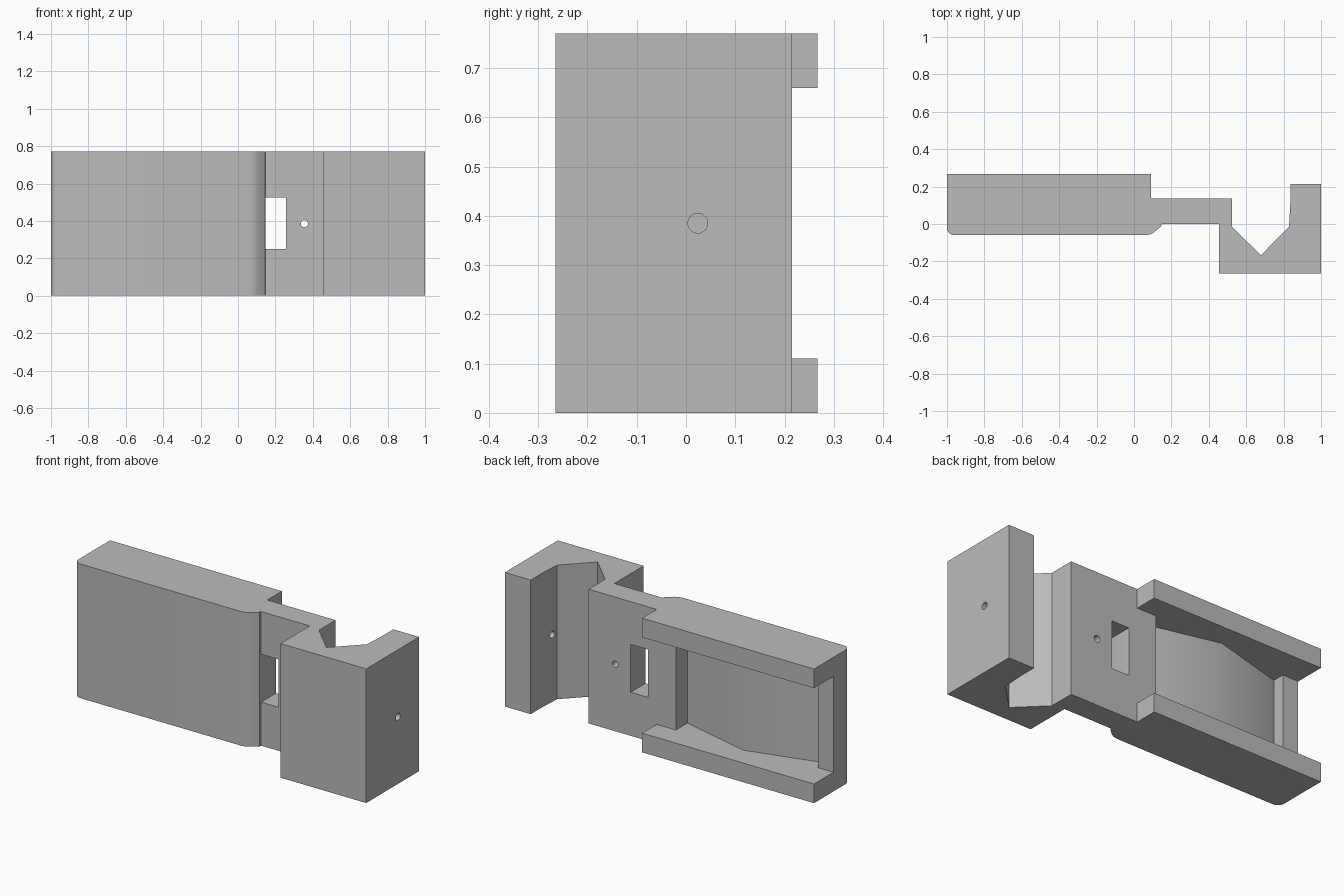
import bpy, bmesh, math
from mathutils import Matrix, Vector

cube = bpy.data.objects.get("Cube")
if cube:
    bpy.data.objects.remove(cube, do_unlink=True)

HEIGHT = 0.77
MID = HEIGHT / 2
WALL = 0.11

grey = bpy.data.materials.new("plain grey")
grey.use_nodes = True
grey.diffuse_color = (0.5, 0.5, 0.5, 1)
grey.node_tree.nodes["Principled BSDF"].inputs["Base Color"].default_value = (0.5, 0.5, 0.5, 1)


def finish(bm, name):
    bmesh.ops.recalc_face_normals(bm, faces=bm.faces)
    mesh = bpy.data.meshes.new(name)
    bm.to_mesh(mesh)
    bm.free()
    mesh.materials.append(grey)
    obj = bpy.data.objects.new(name, mesh)
    bpy.context.collection.objects.link(obj)
    return obj


def extrude_profile(name, points, z0, z1):
    bm = bmesh.new()
    face = bm.faces.new([bm.verts.new((x, y, z0)) for x, y in points])
    result = bmesh.ops.extrude_face_region(bm, geom=[face])
    verts = [v for v in result["geom"] if isinstance(v, bmesh.types.BMVert)]
    bmesh.ops.translate(bm, verts=verts, vec=(0, 0, z1 - z0))
    return finish(bm, name)


def rod(name, centre, axis, radius, length):
    bm = bmesh.new()
    turn = Vector(axis).to_track_quat("Z", "Y").to_matrix().to_4x4()
    bmesh.ops.create_cone(bm, cap_ends=True, segments=32, radius1=radius, radius2=radius,
                          depth=length, matrix=Matrix.Translation(centre) @ turn)
    return finish(bm, name)


def cut(target, cutter):
    cutter.hide_render = True
    mod = target.modifiers.new("cut", "BOOLEAN")
    mod.operation = "DIFFERENCE"
    mod.solver = "EXACT"
    mod.object = cutter
    bpy.context.view_layer.objects.active = target
    bpy.ops.object.modifier_apply(modifier=mod.name)
    bpy.data.objects.remove(cutter, do_unlink=True)


# Rounded outer corner of the handle
radius = 0.04
corner = [(-1 + radius - radius * math.cos(a), -0.06 + radius - radius * math.sin(a))
          for a in (math.pi / 2 * i / 6 for i in range(7))]

# Handle, thin plate and V-notched jaw in one outline
outline = [(-1, 0.267)] + corner + [
    (0.06, -0.06), (0.085, -0.056), (0.105, -0.046), (0.145, -0.012), (0.147, 0),
    (0.455, 0), (0.455, -0.265), (1, -0.265), (1, 0.215),
    (0.836, 0.215), (0.836, 0.115), (0.829, -0.015),
    (0.678, -0.167), (0.525, -0.015), (0.525, 0.135),
    (0.092, 0.135), (0.092, 0.267)]
body = extrude_profile("clamp_body", outline, 0, HEIGHT)

# Pocket with a ridged floor, open at the back and over the low end wall
pocket = [(-1.1, 0.09), (-0.9, 0.09), (-0.9, 0.02), (-0.46, 0.137),
          (-0.03, 0.03), (-0.03, 0.135), (0.2, 0.135), (0.2, 0.4), (-1.1, 0.4)]
cut(body, extrude_profile("pocket_cutter", pocket, WALL, HEIGHT - WALL))

# Rectangular window through the plate
window = [(0.147, -0.1), (0.257, -0.1), (0.257, 0.3), (0.147, 0.3)]
cut(body, extrude_profile("window_cutter", window, 0.25, 0.525))

# Screw holes through the plate and the jaw arm
cut(body, rod("plate_hole_cutter", (0.355, 0.07, MID), (0, 1, 0), 0.019, 0.3))
cut(body, rod("jaw_hole_cutter", (0.92, 0.024, MID), (1, 0, 0), 0.02, 0.3))

bpy.ops.object.select_all(action="DESELECT")
body.select_set(True)
bpy.context.view_layer.objects.active = body
bpy.ops.object.shade_smooth_by_angle(angle=math.radians(30))
